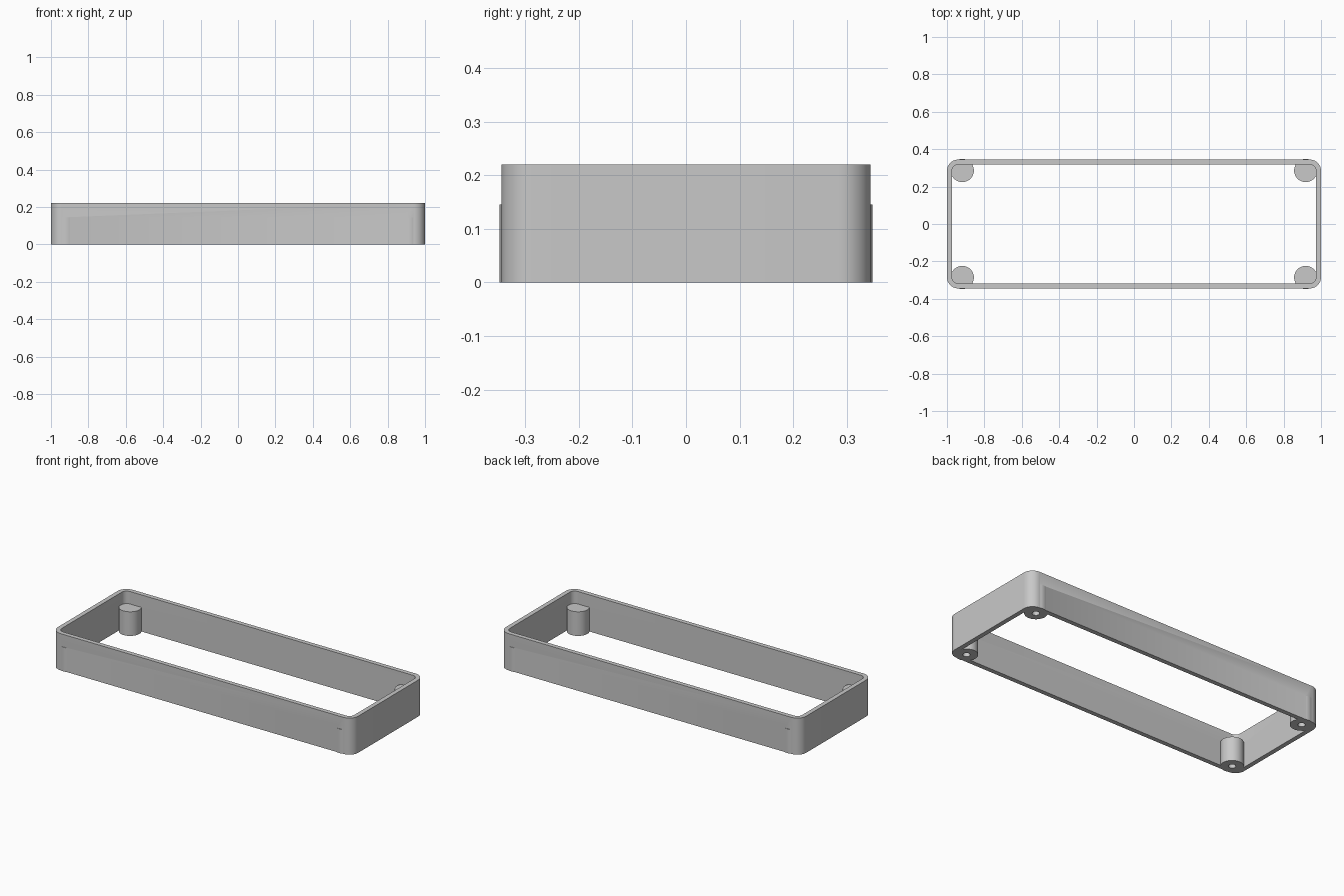
import bpy, bmesh
from math import cos, sin, pi

cube = bpy.data.objects.get("Cube")
if cube:
    bpy.data.objects.remove(cube, do_unlink=True)

# Overall sizes
HALF_X, HALF_Y, HEIGHT = 1.0, 0.3445, 0.22
WALL, CORNER = 0.027, 0.06
POST_X, POST_Y, POST_R, POST_H = 0.918, 0.286, 0.062, 0.145
HOLE_R, HOLE_DEPTH = 0.02, 0.12

grey = bpy.data.materials.new("plain grey")
grey.use_nodes = True
grey.diffuse_color = (0.58, 0.58, 0.58, 1)
grey.node_tree.nodes["Principled BSDF"].inputs["Base Color"].default_value = (0.58, 0.58, 0.58, 1)


def add_object(name, bm):
    bmesh.ops.recalc_face_normals(bm, faces=bm.faces)
    mesh = bpy.data.meshes.new(name)
    bm.to_mesh(mesh)
    bm.free()
    mesh.materials.append(grey)
    obj = bpy.data.objects.new(name, mesh)
    bpy.context.collection.objects.link(obj)
    return obj


def rounded_loop(bm, hx, hy, r, z, steps=12):
    """Ring of vertices around a rounded rectangle."""
    loop = []
    for i, (sx, sy) in enumerate([(1, 1), (-1, 1), (-1, -1), (1, -1)]):
        for k in range(steps + 1):
            a = (i + k / steps) * pi / 2
            loop.append(bm.verts.new((sx * (hx - r) + r * cos(a), sy * (hy - r) + r * sin(a), z)))
    return loop


def cylinders(name, r, z0, z1):
    """One upright cylinder at each corner."""
    bm = bmesh.new()
    for sx in (-1, 1):
        for sy in (-1, 1):
            ring = [bm.verts.new((sx * POST_X + r * cos(a), sy * POST_Y + r * sin(a), z0))
                    for a in (2 * pi * k / 48 for k in range(48))]
            base = bm.faces.new(ring)
            top = bmesh.ops.extrude_face_region(bm, geom=[base], use_keep_orig=True)
            bmesh.ops.translate(bm, vec=(0, 0, z1 - z0),
                                verts=[v for v in top["geom"] if isinstance(v, bmesh.types.BMVert)])
    return add_object(name, bm)


# Open rounded frame: outer and inner walls joined by rims
bm = bmesh.new()
inner = (HALF_X - WALL, HALF_Y - WALL, CORNER - WALL)
loops = [rounded_loop(bm, HALF_X, HALF_Y, CORNER, 0),
         rounded_loop(bm, HALF_X, HALF_Y, CORNER, HEIGHT),
         rounded_loop(bm, *inner, HEIGHT),
         rounded_loop(bm, *inner, 0)]
count = len(loops[0])
for a, b in zip(loops, loops[1:] + loops[:1]):
    for k in range(count):
        n = (k + 1) % count
        bm.faces.new((a[k], a[n], b[n], b[k]))
frame = add_object("frame", bm)

# Corner screw posts and their blind holes
posts = cylinders("post_tool", POST_R, 0, POST_H)
holes = cylinders("hole_tool", HOLE_R, -0.05, HOLE_DEPTH)

for tool, operation in ((posts, 'UNION'), (holes, 'DIFFERENCE')):
    mod = frame.modifiers.new(tool.name, 'BOOLEAN')
    mod.operation = operation
    mod.solver = 'EXACT'
    mod.object = tool
    bpy.ops.object.select_all(action='DESELECT')
    frame.select_set(True)
    bpy.context.view_layer.objects.active = frame
    bpy.ops.object.modifier_apply(modifier=mod.name)
    bpy.data.objects.remove(tool, do_unlink=True)

bpy.ops.object.shade_smooth_by_angle(angle=pi / 6)
